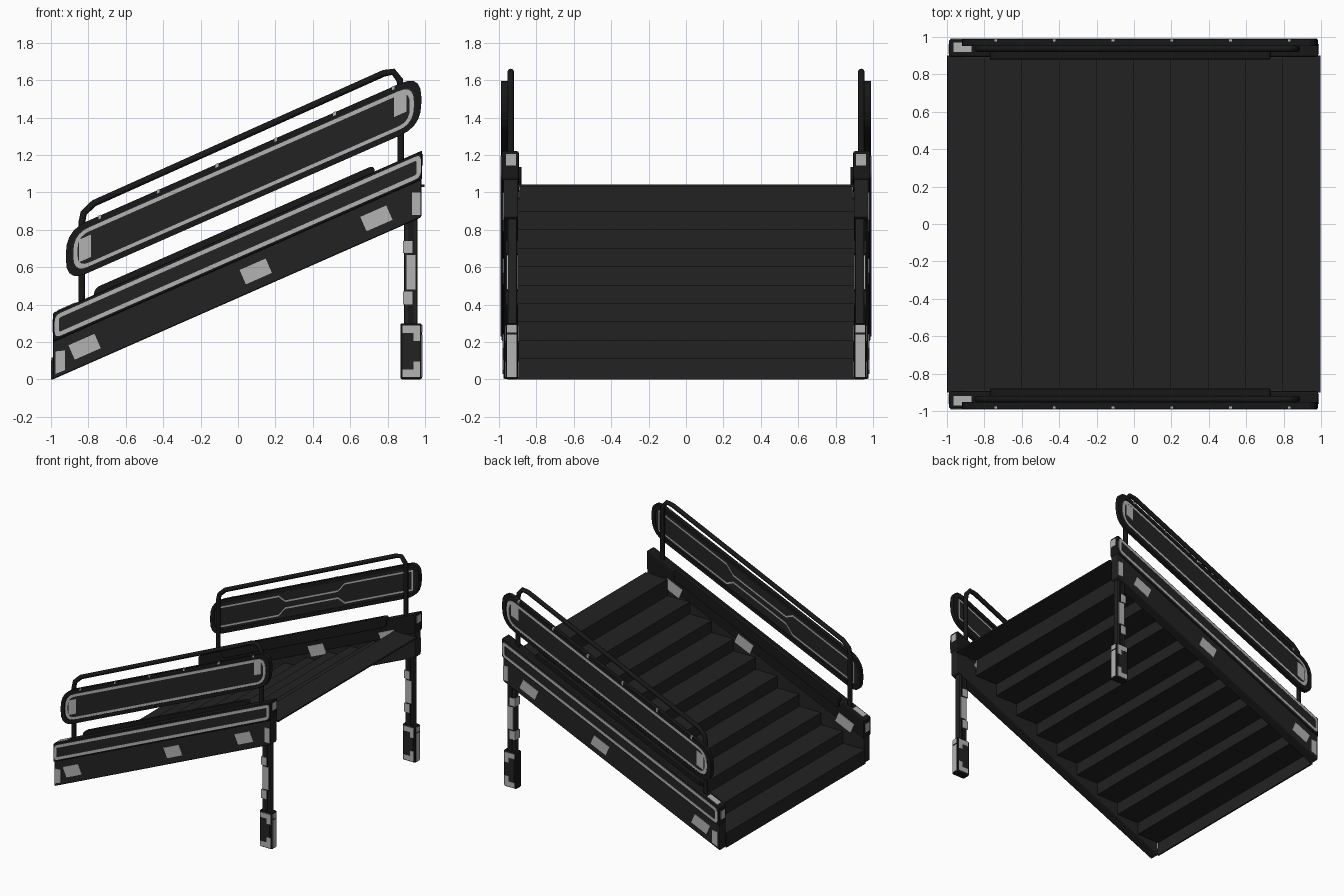
import bpy, bmesh
from mathutils import Vector

cube = bpy.data.objects.get("Cube")
if cube:
    bpy.data.objects.remove(cube, do_unlink=True)

SLOPE = 0.44


def material(name, v):
    m = bpy.data.materials.new(name)
    m.use_nodes = True
    m.diffuse_color = (v, v, v, 1)
    bsdf = m.node_tree.nodes["Principled BSDF"]
    bsdf.inputs["Base Color"].default_value = (v, v, v, 1)
    bsdf.inputs["Roughness"].default_value = 0.8
    return m


DARK = material("dark grey", 0.016)
BLACK = material("black trim", 0.009)
LIGHT = material("light grey", 0.45)


def up(x, d):
    """Point at height d above the sloping underside of the stringer."""
    return (x, SLOPE * (x + 0.99) + d)


def rounded(pts, r, n=5):
    """Round each corner of a polygon with a short curve."""
    pts = [Vector(p) for p in pts]
    if r <= 0:
        return pts
    out = []
    for i, p in enumerate(pts):
        a = p + (pts[i - 1] - p).normalized() * r
        b = p + (pts[(i + 1) % len(pts)] - p).normalized() * r
        for k in range(n + 1):
            t = k / n
            out.append(a * (1 - t) ** 2 + p * 2 * t * (1 - t) + b * t * t)
    return out


def band(x0, x1, d0, d1, r=0):
    return rounded([up(x0, d0), up(x1, d0), up(x1, d1), up(x0, d1)], r)


def box(x0, x1, z0, z1):
    return [(x0, z0), (x1, z0), (x1, z1), (x0, z1)]


def finish(name, bm, mat, bevel=0, mirror=True):
    bmesh.ops.recalc_face_normals(bm, faces=bm.faces)
    me = bpy.data.meshes.new(name)
    bm.to_mesh(me)
    bm.free()
    me.materials.append(mat)
    ob = bpy.data.objects.new(name, me)
    bpy.context.collection.objects.link(ob)
    if bevel:
        b = ob.modifiers.new("Bevel", "BEVEL")
        b.width, b.segments = bevel, 2
    if mirror:
        m = ob.modifiers.new("Mirror", "MIRROR")
        m.use_axis = (False, True, False)
        m.use_mirror_merge = False
    return ob


def plate(name, pts, near, far, mat, bevel=0):
    """Outline in x and z, filled between two distances from the middle."""
    bm = bmesh.new()
    a = [bm.verts.new((p[0], -near, p[1])) for p in pts]
    b = [bm.verts.new((p[0], -far, p[1])) for p in pts]
    bm.faces.new(a)
    bm.faces.new(b)
    for i in range(len(a)):
        bm.faces.new((a[i - 1], a[i], b[i], b[i - 1]))
    return finish(name, bm, mat, bevel)


def ring(name, outer, inner, near, far, mat):
    bm = bmesh.new()
    loops = [[bm.verts.new((p[0], -y, p[1])) for p in pts]
             for pts, y in ((outer, near), (outer, far), (inner, far), (inner, near))]
    for j in range(4):
        p, q = loops[j - 1], loops[j]
        for i in range(len(p)):
            bm.faces.new((p[i - 1], p[i], q[i], q[i - 1]))
    return finish(name, bm, mat)


def band_ring(name, x0, x1, d0, d1, r, w, near, far, mat):
    ring(name, band(x0, x1, d0, d1, r),
         band(x0 + w, x1 - w, d0 + w, d1 - w, max(r - w, 0.005)), near, far, mat)


# Stairs: a folded sheet of ten steps
bm = bmesh.new()
path = [(-0.994, 0)]
for k in range(10):
    z = 1.035 if k == 9 else 0.113 + 0.0985 * k
    x = -0.994 + 0.199 * k
    path += [(x, z), (x + 0.199, z)]
rows = [[bm.verts.new((x, y, z)) for y in (-0.9, 0.9)] for x, z in path]
for p, q in zip(rows, rows[1:]):
    bm.faces.new((p[0], p[1], q[1], q[0]))
steps = finish("steps", bm, DARK, mirror=False)
solid = steps.modifiers.new("Solidify", "SOLIDIFY")
solid.thickness, solid.offset = 0.012, 0

# Stringers: lower web, raised upper band and inner guard strip
plate("stringer_web", band(-0.99, 0.98, 0, 0.21), 0.897, 0.977, DARK, 0.008)
plate("stringer_band", band(-0.99, 0.985, 0.2, 0.355), 0.893, 0.987, BLACK, 0.01)
plate("stringer_band_face", band(-0.96, 0.96, 0.235, 0.32), 0.98, 0.989, DARK)
plate("guard_strip", band(-0.77, 0.73, 0.3, 0.39, 0.035), 0.88, 0.92, BLACK, 0.008)
band_ring("stringer_outline", -0.98, 0.978, 0.216, 0.338, 0.035, 0.023,
          0.984, 0.992, LIGHT)

# Reflective patches on both faces of the stringers
tilt = Vector((0.915, 0.403))
normal = Vector((-0.403, 0.915))
for i, x in enumerate((-0.82, 0.095, 0.74)):
    for side, d, near, far in (("outer", 0.1, 0.974, 0.981),
                               ("inner", 0.22, 0.889, 0.896)):
        c = Vector(up(x, d))
        quad = [c + tilt * a * 0.076 + normal * b * 0.042
                for a, b in ((-1, -1), (1, -1), (1, 1), (-1, 1))]
        plate(f"{side}_patch_{i + 1}", quad, near, far, LIGHT)
plate("low_end_patch", [(-0.975, 0.03), (-0.925, 0.05), (-0.925, 0.155), (-0.975, 0.15)],
      0.974, 0.981, LIGHT)
plate("high_end_patch", box(0.93, 0.975, 0.88, 1.0), 0.974, 0.981, LIGHT)
plate("low_top_patch", band(-0.965, -0.87, 0.35, 0.359), 0.92, 0.97, LIGHT)
plate("high_end_cap", box(0.98, 0.988, 1.145, 1.205), 0.91, 0.963, LIGHT)
plate("low_end_cap", box(-0.993, -0.985, 0.25, 0.32), 0.91, 0.963, LIGHT)

# Legs with sleeve feet
plate("leg", box(0.887, 0.96, 0.28, 0.95), 0.903, 0.953, DARK, 0.008)
plate("leg_rib", box(0.91, 0.94, 0.28, 0.9), 0.9, 0.957, BLACK)
plate("foot", box(0.868, 0.983, 0, 0.3), 0.897, 0.963, BLACK, 0.01)
plate("foot_face", box(0.885, 0.965, 0.02, 0.28), 0.894, 0.966, DARK)
marks = [(0.882, 0.932, 0.675, 0.74), (0.9, 0.95, 0.48, 0.665), (0.882, 0.932, 0.4, 0.47)]
for i, m in enumerate(marks):
    plate(f"leg_mark_{i + 1}", box(*m), 0.898, 0.959, LIGHT)
for name, z, zc in (("top", 0.247, 0.205), ("bottom", 0.012, 0.05)):
    plate(f"foot_{name}_mark", box(0.88, 0.972, z, z + 0.04), 0.892, 0.968, LIGHT)
    plate(f"foot_{name}_corner", box(0.937, 0.972, zc, zc + 0.045), 0.892, 0.968, LIGHT)
plate("foot_end_mark", box(0.978, 0.986, 0.012, 0.24), 0.906, 0.956, LIGHT)
plate("foot_end_band", box(0.978, 0.986, 0.25, 0.29), 0.906, 0.956, LIGHT)

# Side panels above the stringers
plate("side_panel", band(-0.91, 0.97, 0.5, 0.75, 0.11), 0.96, 0.982, DARK)
band_ring("panel_rim", -0.92, 0.98, 0.487, 0.765, 0.12, 0.033, 0.952, 0.988, BLACK)
band_ring("panel_outline", -0.88, 0.94, 0.518, 0.728, 0.09, 0.022, 0.978, 0.986, LIGHT)
plate("panel_low_mark", band(-0.85, -0.785, 0.565, 0.685), 0.978, 0.985, LIGHT)
plate("panel_high_mark", band(0.835, 0.9, 0.6, 0.71), 0.978, 0.985, LIGHT)
for i in range(6):
    x = -0.74 + 0.314 * i
    plate(f"rivet_{i + 1}", band(x - 0.007, x + 0.007, 0.748, 0.768), 0.975, 0.99, LIGHT)

# Narrow-waisted line on the inner panel face
half = [(-0.86, 0.085), (-0.3, 0.085), (-0.24, 0.035), (0.24, 0.035), (0.3, 0.085), (0.92, 0.085)]


def waisted(inset):
    pts = [(x * (1 - inset * (abs(x) > 0.5)), h - inset) for x, h in half]
    return [up(x, 0.625 + h) for x, h in pts] + [up(x, 0.625 - h) for x, h in reversed(pts)]


ring("inner_panel_line", waisted(0), waisted(0.013), 0.956, 0.963, LIGHT)

# Handrails: bent tubes standing on the stringers
rail = [(-0.835, 0.38), (-0.835, 0.84), (-0.825, 0.89), (-0.77, 0.942),
        (0.78, 1.637), (0.83, 1.645), (0.865, 1.6), (0.87, 1.55), (0.87, 1.1)]
for name, y in (("front_handrail", -0.937), ("back_handrail", 0.937)):
    cu = bpy.data.curves.new(name, "CURVE")
    cu.dimensions = "3D"
    cu.bevel_depth, cu.bevel_resolution, cu.use_fill_caps = 0.018, 2, True
    sp = cu.splines.new("POLY")
    sp.points.add(len(rail) - 1)
    for p, (x, z) in zip(sp.points, rail):
        p.co = (x, y, z, 1)
    cu.materials.append(BLACK)
    bpy.context.collection.objects.link(bpy.data.objects.new(name, cu))
